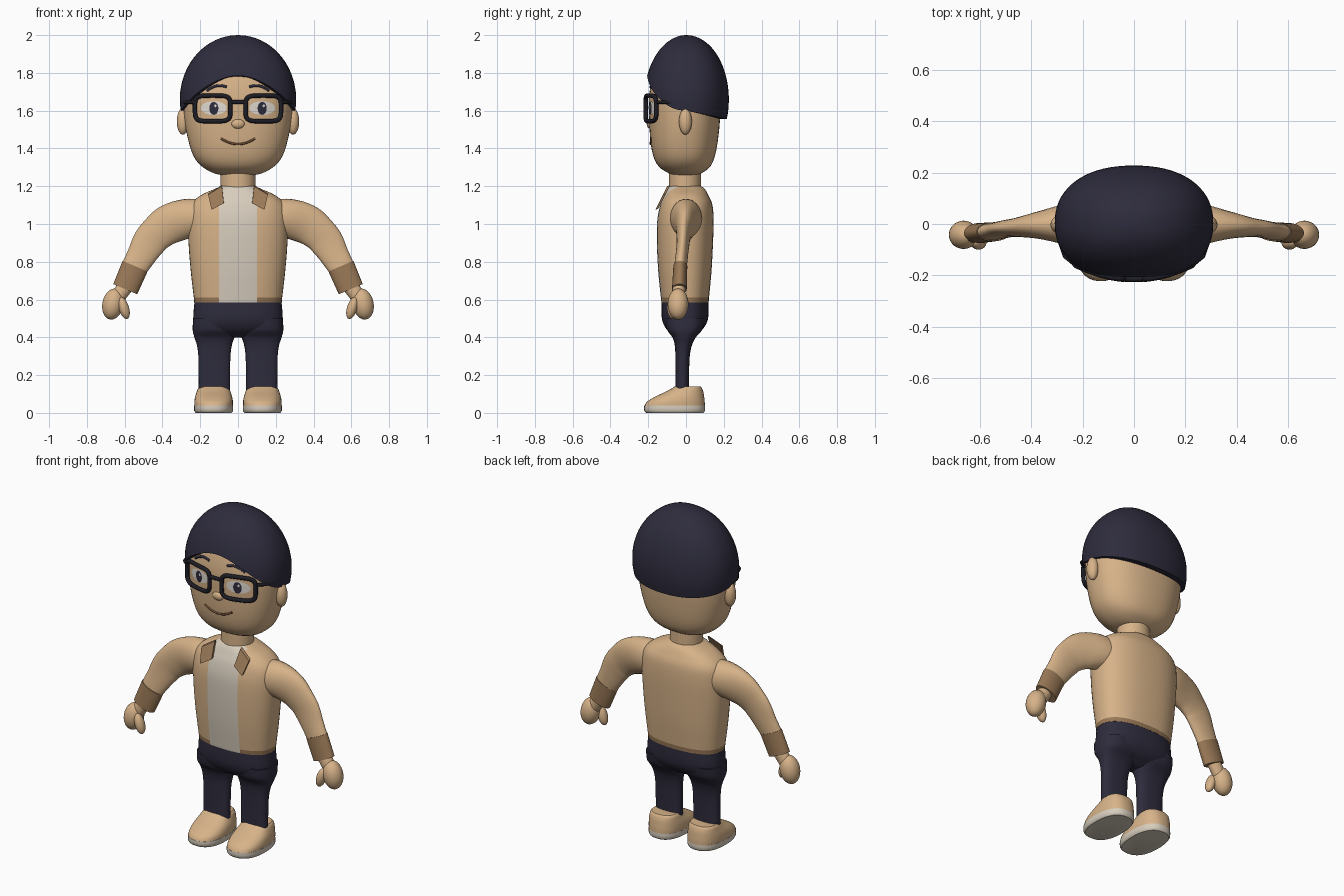
import bpy, bmesh, math
from math import sin, cos, pi
from mathutils import Vector, Matrix
from mathutils.bvhtree import BVHTree

cube = bpy.data.objects.get("Cube")
if cube:
    bpy.data.objects.remove(cube, do_unlink=True)


def material(name, r, g, b):
    m = bpy.data.materials.new(name)
    m.use_nodes = True
    m.diffuse_color = (r, g, b, 1)
    m.node_tree.nodes["Principled BSDF"].inputs["Base Color"].default_value = (r, g, b, 1)
    return m


TAN = material("warm_tan", .68, .45, .25)
TRIM = material("brown_trim", .32, .19, .095)
CREAM = material("cream", .68, .61, .51)
NAVY = material("dark_navy", .027, .025, .046)
BLACK = material("frame_black", .012, .012, .018)
WHITE = material("eye_white", .76, .71, .65)
MOUTH = material("mouth_brown", .16, .07, .035)
made = []


def finish(name, bm, mat):
    bmesh.ops.recalc_face_normals(bm, faces=bm.faces)
    mesh = bpy.data.meshes.new(name)
    bm.to_mesh(mesh)
    bm.free()
    mesh.materials.append(mat)
    obj = bpy.data.objects.new(name, mesh)
    bpy.context.collection.objects.link(obj)
    made.append(obj)
    return obj


def smooth_rows(rows, steps=5):
    """Catmull-Rom interpolation of rows of numbers."""
    out = []
    for i in range(len(rows) - 1):
        a, b, c, d = (rows[max(0, min(len(rows) - 1, j))] for j in range(i - 1, i + 3))
        for k in range(steps):
            t = k / steps
            out.append([q + .5 * t * (r - p + t * (2*p - 5*q + 4*r - s + t * (3*(q - r) + s - p)))
                        for p, q, r, s in zip(a, b, c, d)])
    return out + [list(rows[-1])]


def unit_ring(n, count=48):
    """Superellipse outline with unit half-axes."""
    f = lambda v: math.copysign(abs(v) ** (2 / n), v)
    return [(f(cos(2*pi*i/count)), f(sin(2*pi*i/count))) for i in range(count)]


def loft(name, rings, mat):
    bm = bmesh.new()
    vs = [[bm.verts.new(p) for p in ring] for ring in rings]
    for a, b in zip(vs, vs[1:]):
        for i in range(len(a)):
            j = (i + 1) % len(a)
            bm.faces.new((a[i], a[j], b[j], b[i]))
    bm.faces.new(vs[0])
    bm.faces.new(vs[-1])
    return finish(name, bm, mat)


def upright(name, rows, mat, cx=0, n=2.4, steps=5):
    """Rows: height, half width, front y, back y, optional centre offset."""
    outline = unit_ring(n)
    rings = [[(cx + hx*u, (f + b)/2 + (b - f)/2*v, z) for u, v in outline]
             for z, hx, f, b in smooth_rows(rows, steps)]
    return loft(name, rings, mat)


def limb(name, rows, mat, side):
    """Rows: x, z, in-plane radius, y, depth radius."""
    rows = smooth_rows(rows)
    rings = []
    for i, (x, z, r, y, d) in enumerate(rows):
        p, q = rows[max(i - 1, 0)], rows[min(i + 1, len(rows) - 1)]
        t = Vector((q[0] - p[0], 0, q[1] - p[1])).normalized()
        rings.append([(side * (x - t.z*r*u), y + d*v, z + t.x*r*u) for u, v in unit_ring(2, 28)])
    return loft(name, rings, mat)


def ball(name, loc, radii, mat, tilt=0):
    bm = bmesh.new()
    m = Matrix.Translation(loc) @ Matrix.Rotation(tilt, 4, 'Y') @ Matrix.Diagonal((*radii, 1))
    bmesh.ops.create_uvsphere(bm, u_segments=28, v_segments=16, radius=1, matrix=m)
    return finish(name, bm, mat)


def tube(name, pts, radius, mat, closed=False):
    curve = bpy.data.curves.new(name, 'CURVE')
    curve.dimensions = '3D'
    curve.bevel_depth, curve.bevel_resolution, curve.use_fill_caps = radius, 3, True
    sp = curve.splines.new('POLY')
    sp.points.add(len(pts) - 1)
    for p, co in zip(sp.points, pts):
        p.co = (*co, 1)
    sp.use_cyclic_u = closed
    curve.materials.append(mat)
    obj = bpy.data.objects.new(name, curve)
    bpy.context.collection.objects.link(obj)


# Head and neck
head = upright("head", [(1.255, .06, -.05, .04), (1.268, .125, -.09, .08), (1.3, .185, -.14, .125),
                        (1.35, .23, -.17, .15), (1.43, .26, -.187, .167), (1.55, .283, -.195, .18),
                        (1.68, .288, -.195, .185), (1.8, .25, -.17, .17), (1.9, .17, -.12, .12),
                        (1.94, .07, -.05, .05)], TAN, n=2.3)
upright("neck", [(1.17, .093, -.09, .08), (1.31, .093, -.09, .08)], TAN, n=2)
tree = BVHTree.FromPolygons([v.co for v in head.data.vertices],
                            [p.vertices for p in head.data.polygons])


def on_face(x, z, lift):
    hit = tree.ray_cast(Vector((x, -1, z)), Vector((0, 1, 0)))[0]
    return (x, hit.y - lift, z)


def face_patch(name, x, z, rx, rz, lift, mat):
    """Thin disc that follows the face."""
    bm = bmesh.new()
    mid = bm.verts.new(on_face(x, z, lift))
    prev = None
    for s in (.35, .7, 1):
        ring = [bm.verts.new(on_face(x + rx*s*u, z + rz*s*v, lift)) for u, v in unit_ring(2, 32)]
        for i in range(32):
            j = (i + 1) % 32
            bm.faces.new((ring[i], ring[j], prev[j], prev[i]) if prev else (ring[i], ring[j], mid))
        prev = ring
    obj = finish(name, bm, mat)
    if obj.data.polygons[0].normal.y > 0:
        obj.data.flip_normals()


# Hair cap, with a lower edge arched over the forehead
outline = unit_ring(2.25, 72)
rings = [[] for k in range(20)]
for u, v in outline:
    edge = 1.785 - .185 * u * u if v < 0 else 1.6 - .045 * v
    start = math.asin((edge - 1.66) / .34)
    for k in range(20):
        a = start + (pi/2 - .01 - start) * max(k - 1, 0) / 18
        s = cos(a) * (.86 if k == 0 else 1)
        rings[k].append((.308*s*u, .003 + .224*s*v, 1.66 + .34*sin(a)))
loft("hair", rings, NAVY)

# Face features
ball("nose", (0, -.188, 1.53), (.036, .02, .026), TAN)
tube("mouth", [on_face(.09*t, 1.423 + .03*t*t, .001) for t in [i/10 - 1 for i in range(21)]], .006, MOUTH)
tube("glasses_bridge", [(x, -.214, 1.645) for x in (-.035, .035)], .011, BLACK)
for side, label in ((1, "left"), (-1, "right")):
    ball(label + "_ear", (side*.292, -.003, 1.543), (.032, .034, .07), TAN)
    face_patch(label + "_eye", side*.128, 1.614, .068, .036, .003, WHITE)
    face_patch(label + "_iris", side*.128, 1.612, .024, .034, .006, NAVY)
    face_patch(label + "_glint", side*.128 + .008, 1.626, .006, .008, .008, WHITE)
    tube(label + "_eyebrow", [on_face(side*(.06 + .105*t), 1.725 + .045*t - .065*t*t, .001)
                              for t in [i/10 for i in range(11)]], .007, NAVY)
    rim = [(side*(.134 + .094*u), 1.612 + .068*v) for u, v in unit_ring(4.5, 48)]
    tube(label + "_rim", [(x, -.215 + 1.1*x*x, z) for x, z in rim], .012, BLACK, True)
    tube(label + "_temple", [(side*.225, -.16, 1.645), (side*.268, -.125, 1.645),
                             (side*.29, -.06, 1.64), (side*.295, 0, 1.62)], .009, BLACK)

# Jacket body, with a shirt panel and hem cut into it
torso = upright("jacket", [(.585, .232, -.13, .12), (.61, .234, -.133, .122), (.75, .25, -.147, .135),
                           (.9, .262, -.154, .143), (1.02, .265, -.152, .146), (1.1, .25, -.136, .14),
                           (1.15, .2, -.115, .12), (1.185, .125, -.098, .1), (1.2, .09, -.085, .08)], TAN)
bm = bmesh.new()
bm.from_mesh(torso.data)
for co, no in (((-.1, 0, 0), (1, 0, 0)), ((.1, 0, 0), (1, 0, 0)), ((0, 0, .61), (0, 0, 1))):
    bmesh.ops.bisect_plane(bm, geom=bm.verts[:] + bm.edges[:] + bm.faces[:], plane_co=co, plane_no=no)
for f in bm.faces:
    c = f.calc_center_median()
    if abs(c.x) < .1 and c.y < -.05 and c.z < 1.199:
        f.material_index = 2
    elif c.z < .61:
        f.material_index = 1
bm.to_mesh(torso.data)
bm.free()
torso.data.materials.append(TRIM)
torso.data.materials.append(CREAM)

# Trousers seat
upright("trouser_seat", [(.4, .09, -.04, .025), (.415, .17, -.07, .05), (.445, .226, -.105, .09),
                         (.5, .237, -.128, .117), (.59, .23, -.129, .119)], NAVY)

for side, label in ((1, "left"), (-1, "right")):
    # Collar flap
    bm = bmesh.new()
    pts = [(side*x, -.1 - .5*(1.2 - z), z) for x, z in
           ((.085, 1.2), (.075, 1.11), (.14, 1.075), (.158, 1.155))]
    front = bm.faces.new([bm.verts.new(p) for p in pts])
    ext = bmesh.ops.extrude_face_region(bm, geom=[front])
    bmesh.ops.translate(bm, vec=(0, .016, .006),
                        verts=[g for g in ext["geom"] if isinstance(g, bmesh.types.BMVert)])
    finish(label + "_collar_flap", bm, TRIM)

    # Sleeve, cuff and hand
    limb(label + "_sleeve", [(.12, 1.02, .09, 0, .09), (.25, 1.03, .104, 0, .082), (.36, 1.0, .105, -.004, .055),
                             (.435, .945, .093, -.012, .039), (.475, .895, .088, -.016, .034),
                             (.51, .835, .077, -.022, .033), (.55, .765, .069, -.03, .034),
                             (.585, .685, .065, -.035, .035)], TAN, side)
    limb(label + "_cuff", [(.545, .777, .072, -.03, .037), (.597, .655, .069, -.035, .039)], TRIM, side)
    limb(label + "_wrist", [(.59, .68, .043, -.036, .034), (.645, .6, .038, -.04, .034)], TAN, side)
    ball(label + "_hand", (side*.662, -.042, .576), (.056, .055, .083), TAN, -side*.2)
    ball(label + "_thumb", (side*.604, -.07, .555), (.027, .03, .06), TAN, side*.3)

    # Leg and shoe
    upright(label + "_trouser_leg", [(.115, .083, -.055, .015), (.2, .083, -.055, .016), (.3, .085, -.056, .02),
                                     (.36, .093, -.06, .032), (.4, .106, -.072, .052),
                                     (.44, .115, -.1, .085), (.5, .112, -.11, .1)], NAVY, cx=side*.125, n=2.6)
    upright(label + "_sole", [(0, .095, -.21, .092), (.012, .103, -.221, .1), (.038, .103, -.221, .1)],
            CREAM, cx=side*.129, steps=2)
    upright(label + "_shoe", [(.038, .102, -.22, .1), (.06, .102, -.205, .099), (.085, .098, -.165, .096),
                              (.11, .09, -.112, .092), (.13, .083, -.075, .085), (.14, .074, -.06, .077)],
            TAN, cx=side*.129)

# Smooth shading with crisp edges
bpy.ops.object.select_all(action='DESELECT')
for obj in made:
    obj.select_set(True)
bpy.context.view_layer.objects.active = made[0]
bpy.ops.object.shade_smooth_by_angle(angle=math.radians(40))
